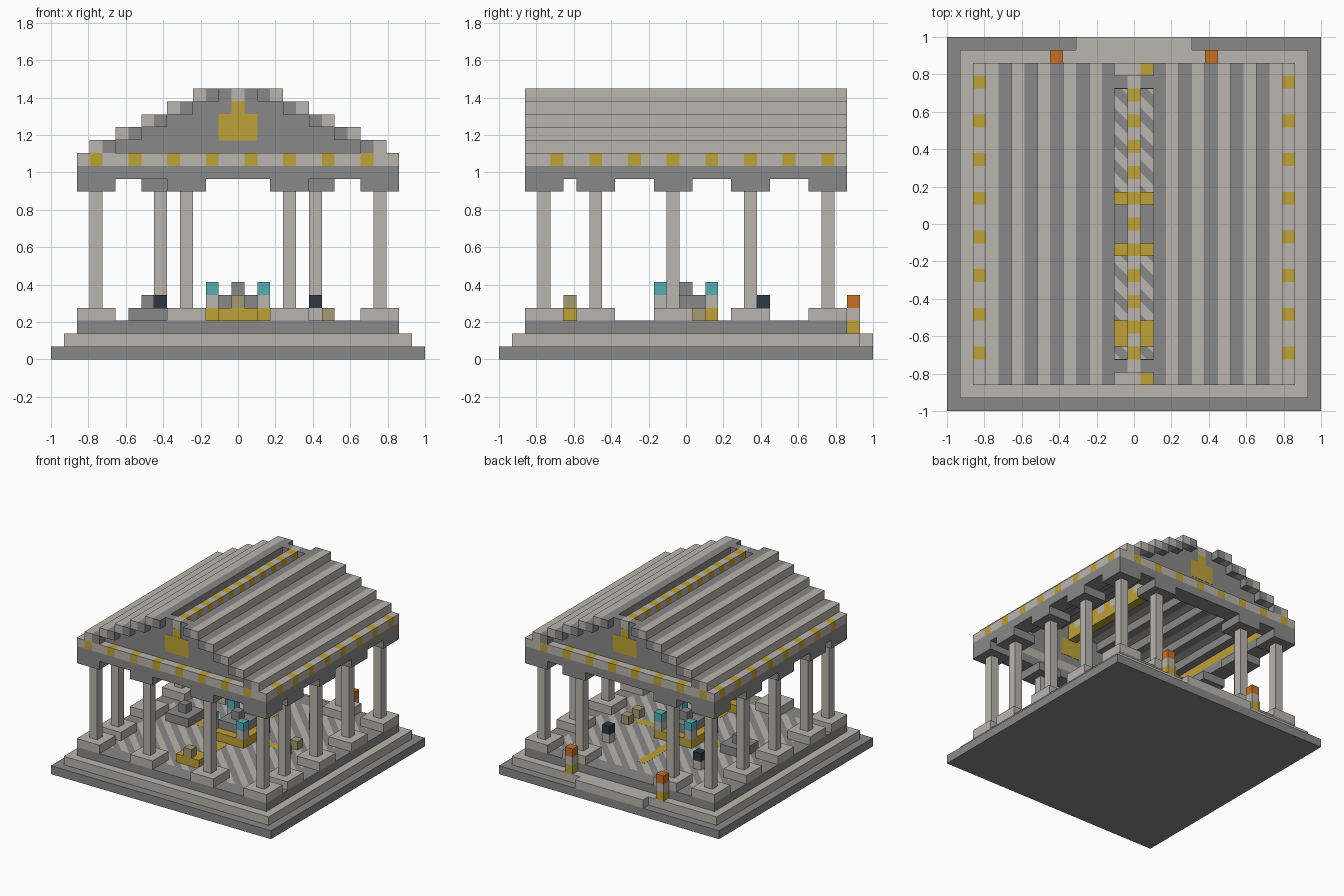
import bpy
import bmesh
from mathutils import Vector

old = bpy.data.objects.get("Cube")
if old:
    bpy.data.objects.remove(old, do_unlink=True)

U = 2 / 29  # size of one building block


def material(name, rgb):
    m = bpy.data.materials.new(name)
    m.use_nodes = True
    m.diffuse_color = (*rgb, 1)
    m.node_tree.nodes["Principled BSDF"].inputs["Base Color"].default_value = (*rgb, 1)
    return m


LIGHT = material("light_stone", (0.49, 0.46, 0.43))
DARK = material("dark_stone", (0.25, 0.25, 0.25))
GOLD = material("gold", (0.52, 0.36, 0.04))
TAN = material("tan", (0.38, 0.33, 0.17))
ORANGE = material("flame_orange", (0.57, 0.16, 0.018))
TEAL = material("teal", (0.09, 0.42, 0.45))
NAVY = material("navy", (0.026, 0.038, 0.058))


def box(name, x, y, z, mats, cuts=(), rule=None, grow=0.0):
    """Box over inclusive block ranges; cuts are (normal, offsets), rule picks a material."""
    span = [(r, r) if isinstance(r, int) else r for r in (x, y, z)]
    lo = Vector([s[0] - 0.5 for s in span])
    hi = Vector([s[1] + 0.5 for s in span])
    bm = bmesh.new()
    bmesh.ops.create_cube(bm, size=1)
    for v in bm.verts:
        for i in range(3):
            v.co[i] = (lo[i] + hi[i]) / 2 + v.co[i] * (hi[i] - lo[i] + grow)
    for normal, offsets in cuts:
        n = Vector(normal)
        for d in offsets:
            bmesh.ops.bisect_plane(bm, geom=bm.verts[:] + bm.edges[:] + bm.faces[:],
                                   plane_co=n * d / n.length_squared, plane_no=n)
    if rule:
        for f in bm.faces:
            f.material_index = rule(f.calc_center_median(), f.normal)
    for v in bm.verts:
        v.co = Vector((v.co.x, v.co.y, v.co.z + 0.5)) * U
    me = bpy.data.meshes.new(name)
    bm.to_mesh(me)
    bm.free()
    for m in (mats if isinstance(mats, list) else [mats]):
        me.materials.append(m)
    ob = bpy.data.objects.new(name, me)
    bpy.context.collection.objects.link(ob)
    return ob


GRID = [k + 0.5 for k in range(-13, 13)]


# Floor: diagonal stripes inside a plain border, with a gold cross inlaid
def floor_colour(c, n):
    if n.z < 0.5 or max(abs(c.x), abs(c.y)) > 10.5:
        return 0
    return 1 if round(c.x + c.y) % 2 == 0 else 0


# Stepped platform
box("lower_step", (-14, 14), (-14, 14), 0, DARK)
box("middle_step", (-13, 13), (-13, 13), 1, LIGHT)
box("entrance_step", (-4, 4), 14, 1, LIGHT)
box("floor", (-12, 12), (-12, 12), 2, [DARK, LIGHT],
    [((1, 0, 0), (-10.5, 10.5)), ((0, 1, 0), (-10.5, 10.5)),
     ((1, 1, 0), [k + 0.5 for k in range(-22, 22)])], floor_colour)
box("floor_inlay_long", 0, (-8, 8), 2, GOLD, grow=0.03)
box("floor_inlay_cross", (-6, 6), 0, 2, GOLD, grow=0.02)

# Columns with base and capital
spots = [(s * 4, -11) for s in (-1, 1)] + [(s * 6, 11) for s in (-1, 1)]
spots += [(s * 11, y) for s in (-1, 1) for y in (-11, -7, -1, 5, 11)]
for x, y in spots:
    around = ((x - 1, x + 1), (y - 1, y + 1))
    box("column_base", *around, 3, LIGHT)
    box("column_shaft", x, y, (4, 12), LIGHT)
    box("column_capital", *around, 13, DARK)

# Beams, frieze with gold blocks, and inner trim
for s in (-1, 1):
    ends = tuple(sorted((s * 11, s * 12)))
    box("cross_beam", (-12, 12), ends, 14, DARK)
    box("side_beam", ends, (-10, 10), 14, DARK)
    box("gable_frieze", (-12, 12), s * 12, 15, [LIGHT, GOLD], [((1, 0, 0), GRID)],
        lambda c, n: int(abs(n.x) < 0.5 and abs(c.x) < 11.5 and round(c.x + 11) % 3 == 0))
    box("side_frieze", s * 12, (-11, 11), 15, [LIGHT, GOLD], [((0, 1, 0), GRID)],
        lambda c, n: int(abs(n.y) < 0.5 and round(c.y + 10) % 3 == 0))
    box("inner_side_trim", s * 11, (-11, 11), 15, GOLD)
    box("inner_gable_trim", (-10, 10), s * 11, 15, LIGHT)

# Stepped roof and recessed gable walls
for i in range(5):
    z, outer = 16 + i, 11 - 2 * i
    for s in (-1, 1):
        box("roof_step_light", s * outer, (-12, 12), z, LIGHT)
        box("roof_step_dark", s * (outer - 1), (-12, 12), z, DARK)
        box("gable_wall", (2 - outer, outer - 2), s * 11, z, DARK)
for s in (-1, 1):
    box("gable_emblem", (-1, 1), s * 11, (17, 18), GOLD, grow=0.06)
box("ridge_beam", 0, (-11, 11), 19, GOLD, grow=0.04)
box("ridge_cap", 0, (-11, 11), 20, [LIGHT, GOLD], [((0, 1, 0), GRID)],
    lambda c, n: int(abs(n.y) < 0.5 and round(c.y) % 2 == 0), grow=0.03)

# Central altar with four lamps
box("altar_base", (-2, 2), (-2, 2), 3, GOLD)
box("altar_block", (-1, 1), (-1, 1), 4, DARK)
box("altar_top", 0, 0, 5, DARK)
for x in (-2, 2):
    for y in (-2, 2):
        box("lamp_post", x, y, 4, LIGHT)
        box("lamp", x, y, 5, TEAL)

# Furnishings
box("gold_bench", (-1, 1), (-9, -8), 3, GOLD)
box("bench_ornament", 0, -9, 4, TAN)
box("side_table", (-8, -6), (-1, 1), 3, DARK)
box("side_table_ornament", -7, 0, 4, DARK)
for s in (-1, 1):
    box("stool", 7, s, 3, TAN)
    box("pedestal", s * 6, 6, 3, LIGHT)
    box("pedestal_stone", s * 6, 6, 4, NAVY)
    # Entrance torches
    box("torch_foot", s * 6, 13, 2, GOLD)
    box("torch_post", s * 6, 13, 3, LIGHT)
    box("torch_flame", s * 6, 13, 4, ORANGE)
